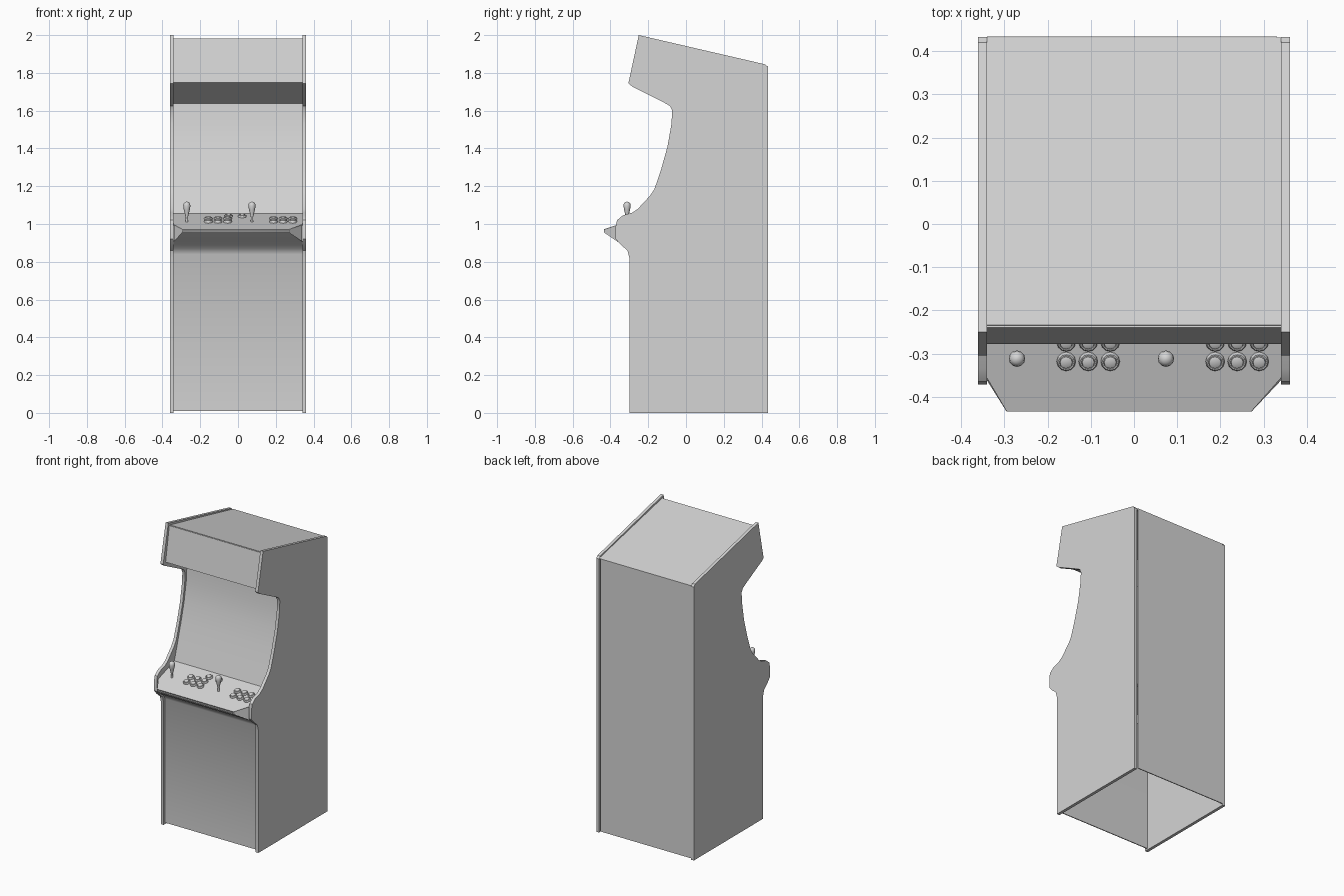
import bpy, bmesh, math
from mathutils import Matrix, Vector

if "Cube" in bpy.data.objects:
    bpy.data.objects.remove(bpy.data.objects["Cube"])

grey = bpy.data.materials.new("light_grey")
grey.diffuse_color = (0.66, 0.66, 0.66, 1)
grey.use_nodes = True
grey.node_tree.nodes["Principled BSDF"].inputs["Base Color"].default_value = grey.diffuse_color


def finish(name, bm, angle=30):
    bmesh.ops.recalc_face_normals(bm, faces=bm.faces[:])
    me = bpy.data.meshes.new(name)
    bm.to_mesh(me)
    bm.free()
    me.materials.append(grey)
    ob = bpy.data.objects.new(name, me)
    bpy.context.collection.objects.link(ob)
    bpy.ops.object.select_all(action='DESELECT')
    ob.select_set(True)
    bpy.context.view_layer.objects.active = ob
    bpy.ops.object.shade_smooth_by_angle(angle=math.radians(angle))
    return ob


def prism(name, pts, x0, x1):
    """Solid made from a closed y-z outline between two x positions."""
    bm = bmesh.new()
    a = [bm.verts.new((x0, y, z)) for y, z in pts]
    b = [bm.verts.new((x1, y, z)) for y, z in pts]
    n = len(pts)
    bm.faces.new(a)
    bm.faces.new(b)
    for i in range(n):
        j = (i + 1) % n
        bm.faces.new((a[i], a[j], b[j], b[i]))
    return finish(name, bm)


def sheet(name, path, x0=-0.341, x1=0.341, thick=0.006):
    """Thin solid panel along an open y-z path; it narrows at the front lip."""
    pts = [Vector(p) for p in path]
    bm = bmesh.new()
    rows = []
    for i, p in enumerate(pts):
        t = (pts[min(i + 1, len(pts) - 1)] - pts[max(i - 1, 0)]).normalized()
        off = Vector((-t.y, t.x)) * thick / 2
        l, r = (-0.295, 0.272) if p.x < -0.43 else (x0, x1)
        rows.append([bm.verts.new((x, q.x, q.y)) for x, q in
                     ((l, p + off), (r, p + off), (r, p - off), (l, p - off))])
    for a, b in zip(rows, rows[1:]):
        for k in range(4):
            m = (k + 1) % 4
            bm.faces.new((a[k], a[m], b[m], b[k]))
    bm.faces.new(rows[0])
    bm.faces.new(rows[-1])
    return finish(name, bm, 65)


def lathe(name, prof, place, seg=12):
    """Turned part from (radius, height) pairs, closed at both ends."""
    bm = bmesh.new()
    rings = []
    for r, h in prof:
        rings.append([bm.verts.new((r * math.cos(2 * math.pi * k / seg),
                                    r * math.sin(2 * math.pi * k / seg), h))
                      for k in range(seg)])
    for p, q in zip(rings, rings[1:]):
        for k in range(seg):
            m = (k + 1) % seg
            bm.faces.new((p[k], p[m], q[m], q[k]))
    bm.faces.new(rings[0])
    bm.faces.new(rings[-1])
    ob = finish(name, bm, 40)
    ob.matrix_world = place
    return ob


# side panels
outline = [(-0.30, 0), (0.433, 0), (0.433, 1.83), (0.42, 1.845), (-0.25, 2.0),
           (-0.305, 1.745), (-0.285, 1.728), (-0.115, 1.642), (-0.085, 1.625),
           (-0.073, 1.60), (-0.077, 1.53), (-0.098, 1.41), (-0.133, 1.285),
           (-0.167, 1.185), (-0.19, 1.15), (-0.255, 1.08), (-0.285, 1.06),
           (-0.335, 1.045), (-0.365, 1.02), (-0.372, 0.99), (-0.372, 0.92),
           (-0.345, 0.89), (-0.31, 0.86), (-0.30, 0.82)]
prism("left_side_panel", outline, -0.361, -0.341)
prism("right_side_panel", outline, 0.341, 0.361)

# panels between the sides; the front one sweeps out under the controls
sheet("front_panel", [(-0.283, 0.01), (-0.283, 0.84), (-0.30, 0.872),
                      (-0.36, 0.908), (-0.433, 0.958)])
sheet("back_panel", [(0.431, 0.01), (0.431, 1.835)], x1=0.331)
sheet("roof", [(0.431, 1.832), (-0.235, 1.98)])
sheet("marquee", [(-0.237, 1.98), (-0.275, 1.752)])
sheet("marquee_underside", [(-0.275, 1.752), (-0.05, 1.64)])
sheet("screen", [(-0.05, 1.645), (-0.057, 1.54), (-0.08, 1.41), (-0.113, 1.285),
                 (-0.147, 1.17), (-0.185, 1.048)])

# control panel top with clipped front corners
sheet("control_panel", [(-0.175, 1.055), (-0.355, 0.995), (-0.433, 0.969)])

# corner plates closing the clipped corners of the control panel
for side, wide, tip in (("left", -0.34, -0.295), ("right", 0.34, 0.272)):
    bm = bmesh.new()
    bm.faces.new([bm.verts.new(p) for p in (
        (wide, -0.355, 0.995), (tip, -0.433, 0.971),
        (tip, -0.433, 0.957), (wide, -0.36, 0.908))])
    bm.normal_update()
    if bm.faces[:][0].normal.y > 0:
        bm.faces[:][0].normal_flip()
    ob = finish(side + "_control_corner", bm)
    if ob.data.polygons[0].normal.y > 0:
        ob.data.flip_normals()

# controls on the sloping panel
slope = math.atan2(1.055 - 0.972, 0.258)


def on_panel(x, y, tilt=slope):
    z = 0.975 + (y + 0.433) * math.tan(slope)
    return Matrix.Translation(Vector((x, y, z))) @ Matrix.Rotation(tilt, 4, 'X')


button = [(0.022, -0.004), (0.022, 0.005), (0.019, 0.009), (0.016, 0.009),
          (0.015, 0.006), (0.014, 0.011), (0.010, 0.013)]
stick = [(0.007, -0.005), (0.006, 0.022), (0.010, 0.039), (0.016, 0.062),
         (0.019, 0.082), (0.017, 0.094), (0.011, 0.101), (0.003, 0.104)]
for player, x0 in enumerate((-0.157, 0.188)):
    for row, y in enumerate((-0.318, -0.273)):
        for col in range(3):
            lathe(f"button_{player}_{row}_{col}", button, on_panel(x0 + 0.051 * col, y))
    lathe(f"joystick_{player}", stick, on_panel(x0 - 0.114, -0.312, 0))
for i, x in enumerate((-0.05, 0.022)):
    lathe(f"start_button_{i}", button, on_panel(x, -0.232))
